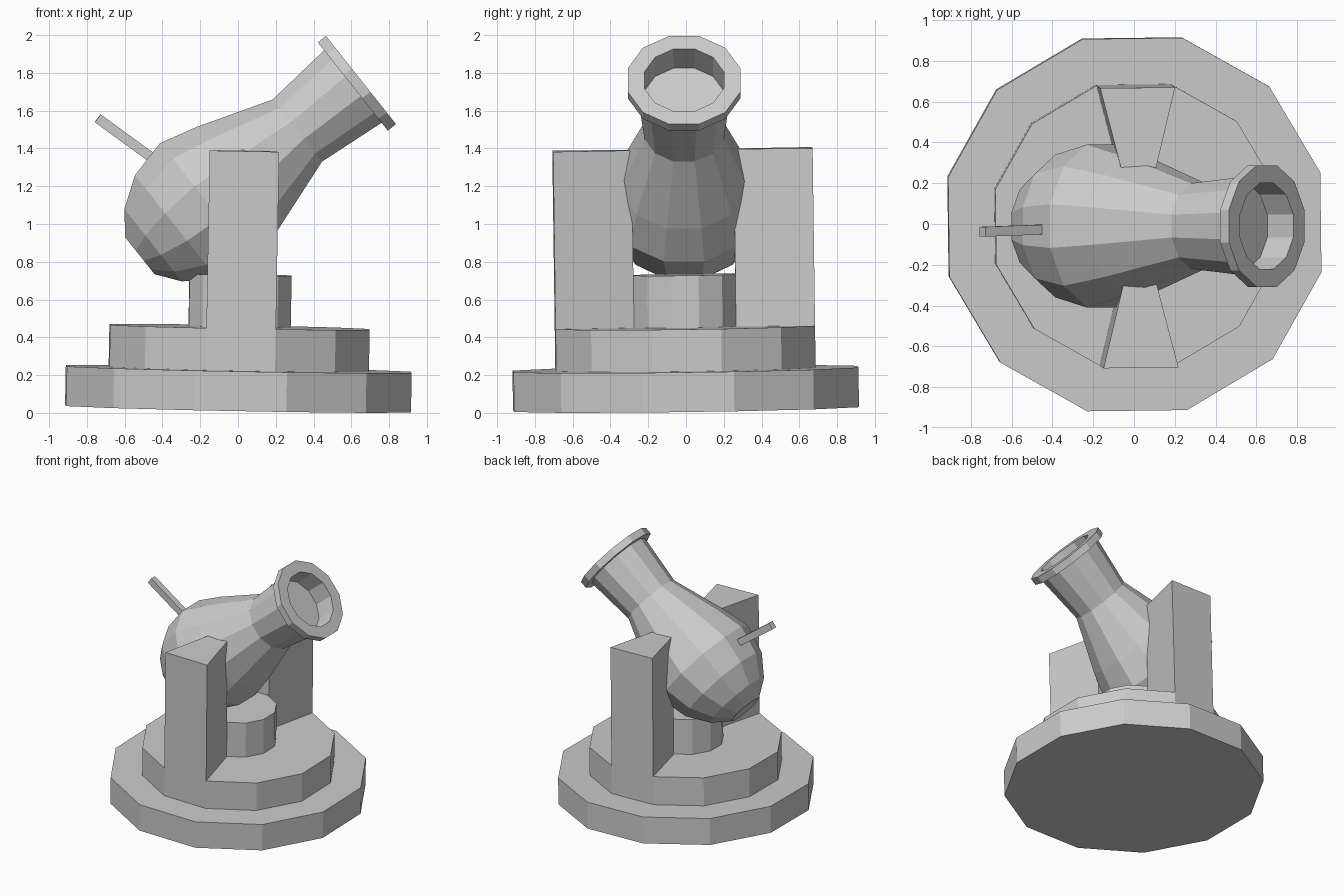
import bpy, bmesh, math
from mathutils import Matrix, Vector

if "Cube" in bpy.data.objects:
    bpy.data.objects.remove(bpy.data.objects["Cube"])

SIDES = 12
FLAT = math.cos(math.pi / SIDES)   # flat-to-corner ratio of the 12-gon


def finish(name, bm, matrix):
    bmesh.ops.recalc_face_normals(bm, faces=bm.faces)
    mesh = bpy.data.meshes.new(name)
    bm.to_mesh(mesh)
    bm.free()
    obj = bpy.data.objects.new(name, mesh)
    obj.matrix_world = matrix
    bpy.context.collection.objects.link(obj)
    return obj


def lathe(name, profile, matrix):
    """Closed 12-sided solid from (flat radius, height) points, capped at both ends."""
    bm = bmesh.new()
    rings = []
    for r, z in profile:
        ring = []
        for i in range(SIDES):
            a = 2 * math.pi * (i + 0.5) / SIDES
            ring.append(bm.verts.new((r / FLAT * math.cos(a), r / FLAT * math.sin(a), z)))
        rings.append(ring)
    for lo, hi in zip(rings, rings[1:]):
        for i in range(SIDES):
            j = (i + 1) % SIDES
            bm.faces.new((lo[i], lo[j], hi[j], hi[i]))
    bm.faces.new(rings[0])
    bm.faces.new(rings[-1])
    return finish(name, bm, matrix)


def frame(origin, direction):
    """Frame with local z along direction and local y along world y."""
    z = Vector(direction).normalized()
    x = Vector((0, 1, 0)).cross(z).normalized()
    y = z.cross(x)
    return Matrix.Translation(origin) @ Matrix((x, y, z)).transposed().to_4x4()


# Stand leans very slightly
stand = (Matrix.Translation((0, 0, 0.022)) @ Matrix.Rotation(0.0137, 4, 'X')
         @ Matrix.Rotation(0.019, 4, 'Y') @ Matrix.Rotation(0.012, 4, 'Z'))

# Stepped base
lathe("stepped_base", [(0.913, 0), (0.913, 0.21), (0.687, 0.21), (0.687, 0.433),
                       (0.27, 0.433), (0.27, 0.71)], stand)

# Wedge-shaped support posts
for side, name in ((-1, "front_post"), (1, "back_post")):
    bm = bmesh.new()
    outline = [(-0.184, 0.687), (0.184, 0.687), (0.08, 0.27), (-0.08, 0.27)]
    face = bm.faces.new([bm.verts.new((x, side * y, 0.433)) for x, y in outline])
    top = bmesh.ops.extrude_face_region(bm, geom=[face], use_keep_orig=True)
    bmesh.ops.translate(bm, vec=(0, 0, 0.94),
                        verts=[v for v in top["geom"] if isinstance(v, bmesh.types.BMVert)])
    finish(name, bm, stand)

# Bulbous barrel with muzzle ring and shallow bore
lathe("barrel", [(0.125, -1.495), (0.245, -1.405), (0.35, -1.25), (0.4, -1.04),
                 (0.345, -0.83), (0.21, -0.43), (0.245, -0.055),
                 (0.298, -0.055), (0.298, 0), (0.21, 0), (0.21, -0.163)],
      frame((0.651, -0.01, 1.762), (0.783, 0, 0.622)))

# Fuse handle
start, end = Vector((-0.40, -0.025, 1.31)), Vector((-0.743, -0.038, 1.56))
bm = bmesh.new()
bmesh.ops.create_cube(bm, size=1)
bmesh.ops.scale(bm, vec=(0.052, 0.048, (end - start).length), verts=bm.verts)
finish("fuse_handle", bm, frame((start + end) / 2, end - start))
